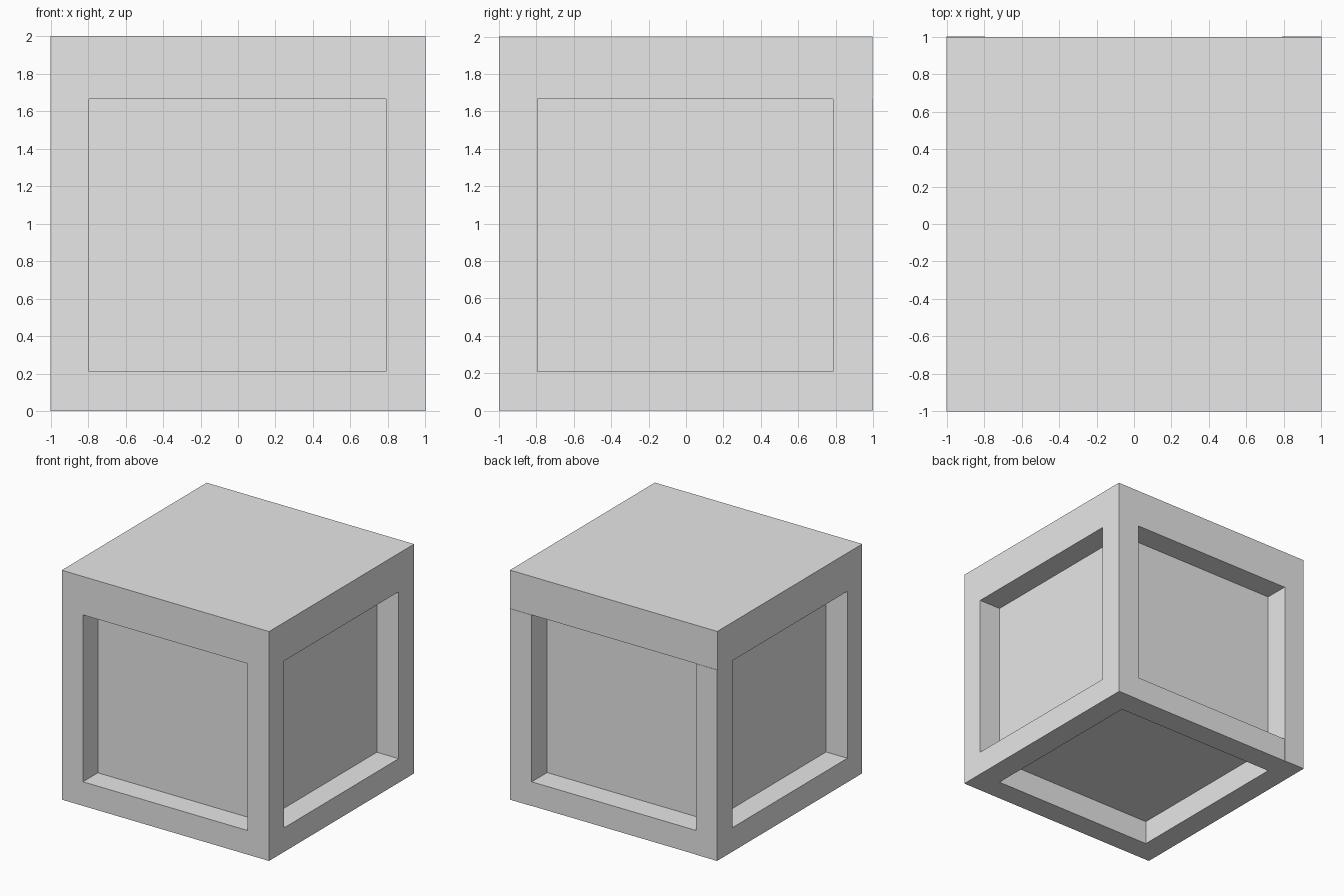
import bpy

if "Cube" in bpy.data.objects:
    bpy.data.objects.remove(bpy.data.objects["Cube"])

grey = bpy.data.materials.new("light grey")
grey.diffuse_color = (0.8, 0.8, 0.8, 1)
grey.use_nodes = True
grey.node_tree.nodes["Principled BSDF"].inputs["Base Color"].default_value = grey.diffuse_color


def box(name, low, high):
    """Axis-aligned box between two corners."""
    bpy.ops.mesh.primitive_cube_add(size=1)
    ob = bpy.context.object
    ob.name = name
    ob.location = [(a + b) / 2 for a, b in zip(low, high)]
    ob.scale = [b - a for a, b in zip(low, high)]
    bpy.ops.object.transform_apply(location=True, rotation=False, scale=True)
    ob.data.materials.append(grey)
    return ob


L, R = -0.795, 0.79        # frame opening, left and right
F, B = -0.795, 0.785       # frame opening, front and back
LOW, TOP = 0.21, 1.665     # frame opening, bottom and top
BACK = 0.997               # back rail sits slightly behind the posts

# Solid lid and recessed core
box("lid", (-1, -1, TOP), (1, BACK, 2))
box("core", (L, F, LOW), (R, B, TOP))

# Corner posts
for side, x0, x1 in (("left", -1, L), ("right", R, 1)):
    for end, y0, y1 in (("front", -1, F), ("back", B, 1)):
        box(f"{end}_{side}_post", (x0, y0, 0), (x1, y1, TOP))

# Bottom rails between the posts
box("front_rail", (L, -1, 0), (R, F, LOW))
box("back_rail", (L, B, 0), (R, BACK, LOW))
box("left_rail", (-1, F, 0), (L, B, LOW))
box("right_rail", (R, F, 0), (1, B, LOW))
